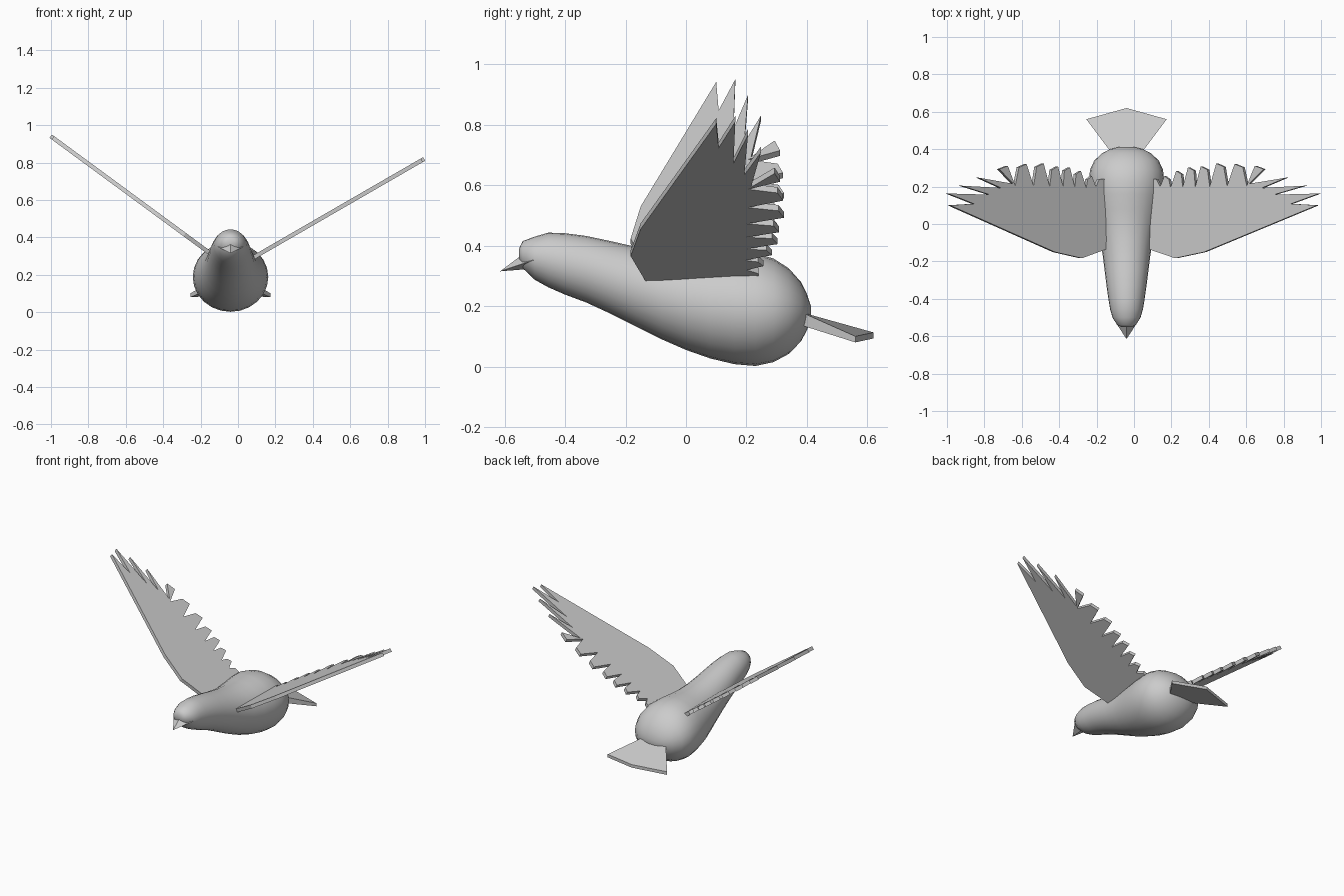
import bpy, math
from mathutils import Vector

if "Cube" in bpy.data.objects:
    bpy.data.objects.remove(bpy.data.objects["Cube"])

CX = -0.04  # body centre line


def make(name, verts, faces, smooth=False):
    me = bpy.data.meshes.new(name)
    me.from_pydata([tuple(v) for v in verts], [], faces)
    me.update()
    ob = bpy.data.objects.new(name, me)
    bpy.context.collection.objects.link(ob)
    bpy.context.view_layer.objects.active = ob
    ob.select_set(True)
    bpy.ops.object.mode_set(mode='EDIT')
    bpy.ops.mesh.select_all(action='SELECT')
    bpy.ops.mesh.normals_make_consistent(inside=False)
    bpy.ops.object.mode_set(mode='OBJECT')
    if smooth:
        bpy.ops.object.shade_smooth_by_angle(angle=math.radians(50))
    ob.select_set(False)
    return ob


def slab(name, bottom, top):
    n = len(bottom)
    faces = [list(range(n))[::-1], list(range(n, 2 * n))]
    faces += [(i, (i + 1) % n, n + (i + 1) % n, n + i) for i in range(n)]
    return make(name, list(bottom) + list(top), faces)


# Body: elliptical rings along y (y, bottom z, top z, half width)
stations = [
    (-0.552, 0.355, 0.39, 0.025), (-0.54, 0.325, 0.415, 0.05),
    (-0.50, 0.287, 0.43, 0.075), (-0.455, 0.262, 0.443, 0.088),
    (-0.40, 0.238, 0.441, 0.097), (-0.33, 0.212, 0.432, 0.107),
    (-0.25, 0.175, 0.415, 0.117), (-0.17, 0.135, 0.397, 0.127),
    (-0.08, 0.09, 0.380, 0.142), (0.0, 0.055, 0.372, 0.160),
    (0.08, 0.027, 0.372, 0.180), (0.16, 0.008, 0.377, 0.195),
    (0.23, 0.002, 0.375, 0.202), (0.29, 0.015, 0.357, 0.195),
    (0.34, 0.042, 0.325, 0.172), (0.38, 0.083, 0.28, 0.128),
    (0.40, 0.12, 0.24, 0.088), (0.413, 0.16, 0.20, 0.035)]
SIDES = 24
verts, faces = [], []
for y, lo, hi, w in stations:
    for k in range(SIDES):
        a = 2 * math.pi * k / SIDES
        verts.append((CX + w * math.cos(a), y, (lo + hi) / 2 + (hi - lo) / 2 * math.sin(a)))
for r in range(len(stations) - 1):
    for k in range(SIDES):
        k2 = (k + 1) % SIDES
        faces.append((r * SIDES + k, r * SIDES + k2, (r + 1) * SIDES + k2, (r + 1) * SIDES + k))
faces.append(list(range(SIDES)))
faces.append(list(range((len(stations) - 1) * SIDES, len(stations) * SIDES)))
make("body", verts, faces, smooth=True)

# Beak: small ridged pyramid pointing down and forward
make("beak",
     [(CX, -0.615, 0.315), (CX - 0.072, -0.505, 0.352), (CX, -0.535, 0.375),
      (CX + 0.072, -0.505, 0.352), (CX, -0.49, 0.325)],
     [(0, 1, 2), (0, 2, 3), (0, 3, 4), (0, 4, 1), (1, 4, 3, 2)])

# Tail: tapering fan with a raised middle
tail = [(-0.08, 0.38, 0.137, 0.180), (-0.215, 0.56, 0.080, 0.100),
        (0, 0.62, 0.093, 0.113), (0.215, 0.56, 0.080, 0.100), (0.08, 0.38, 0.137, 0.180)]
slab("tail", [(CX + x, y, lo) for x, y, lo, hi in tail],
     [(CX + x, y, hi) for x, y, lo, hi in tail])

# Wing outline (plan): leading edge, pointed primaries, blunt inner feathers
plan = [(0.05, -0.115), (0.08, -0.135), (0.22, -0.183), (0.375, -0.150),
        (0.978, 0.10), (0.84, 0.108), (0.99, 0.163), (0.75, 0.157),
        (0.915, 0.205), (0.685, 0.193), (0.815, 0.248), (0.615, 0.215)]
blunt = [(0.67, 0.305), (0.56, 0.315), (0.46, 0.318), (0.375, 0.302),
         (0.305, 0.297), (0.24, 0.278), (0.175, 0.25)]
for i, (x, y) in enumerate(blunt):
    h = 0.024 - 0.002 * i
    plan += [(x + h, y - 0.012), (x - h, y + 0.006)]
    if i < len(blunt) - 1:
        plan.append(((x + blunt[i + 1][0]) / 2 - 0.012, 0.205 - 0.002 * i))
plan += [(0.14, 0.20), (0.12, 0.24), (0.05, 0.24)]


def wing(name, side, root_x, root_z, angle, thick=0.022):
    c, s = math.cos(angle), math.sin(angle)
    normal = Vector((-side * s, 0, c)) * thick / 2
    pts = []
    for x, y in plan:
        d = (x - 0.07) / math.cos(math.radians(30))
        pts.append(Vector((root_x + side * d * c, y, root_z + d * s)))
    slab(name, [p - normal for p in pts], [p + normal for p in pts])


wing("right_wing", 1, 0.075, 0.288, math.radians(30))
wing("left_wing", -1, -0.145, 0.312, math.radians(36.3))
